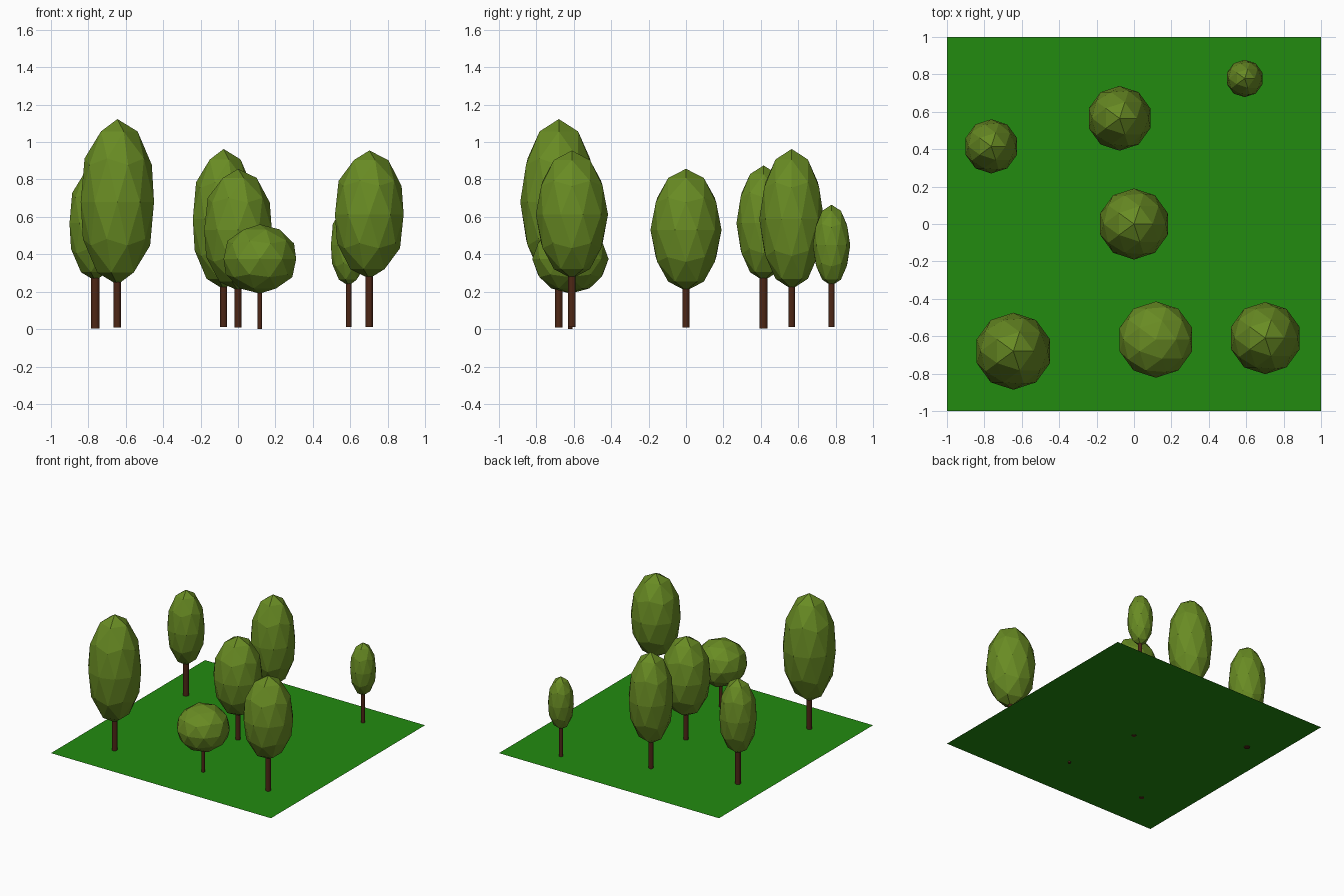
import bpy

if "Cube" in bpy.data.objects:
    bpy.data.objects.remove(bpy.data.objects["Cube"])

GROUND_Z = 0.01


def material(name, rgb):
    m = bpy.data.materials.new(name)
    m.diffuse_color = (*rgb, 1)
    m.use_nodes = True
    m.node_tree.nodes["Principled BSDF"].inputs["Base Color"].default_value = m.diffuse_color
    return m


grass = material("grass", (0.016, 0.26, 0.005))
leaves = material("leaves", (0.14, 0.26, 0.017))
bark = material("bark", (0.075, 0.02, 0.008))


def finish(name, mat):
    ob = bpy.context.object
    ob.name = name
    ob.data.materials.append(mat)
    return ob


def tree(i, x, y, radius, low, high, trunk_r, base):
    # Faceted crown, stretched between its lowest and highest points
    bpy.ops.mesh.primitive_ico_sphere_add(
        subdivisions=2, radius=1, location=(x, y, (low + high) / 2))
    finish(f"crown_{i}", leaves).scale = (radius, radius, (high - low) / 2)
    # Trunk reaching a little way into the crown
    top = low + 0.25 * (high - low)
    bpy.ops.mesh.primitive_cylinder_add(
        vertices=12, radius=trunk_r, depth=top - base,
        location=(x, y, (top + base) / 2))
    finish(f"trunk_{i}", bark)


# Square lawn
bpy.ops.mesh.primitive_plane_add(size=2, location=(0, 0, GROUND_Z))
finish("lawn", grass)

# x, y, crown radius, crown bottom, crown top, trunk radius, trunk base
TREES = [
    (0.00, 0.00, 0.19, 0.205, 0.857, 0.018, 0.008),
    (-0.077, 0.565, 0.173, 0.213, 0.963, 0.018, 0.011),
    (-0.763, 0.415, 0.145, 0.258, 0.875, 0.022, 0.003),
    (0.592, 0.778, 0.10, 0.232, 0.665, 0.015, 0.011),
    (-0.645, -0.68, 0.206, 0.237, 1.123, 0.02, 0.008),
    (0.117, -0.618, 0.204, 0.19, 0.56, 0.012, 0.0),
    (0.702, -0.61, 0.193, 0.27, 0.955, 0.02, 0.011),
]
for i, spec in enumerate(TREES, 1):
    tree(i, *spec)
